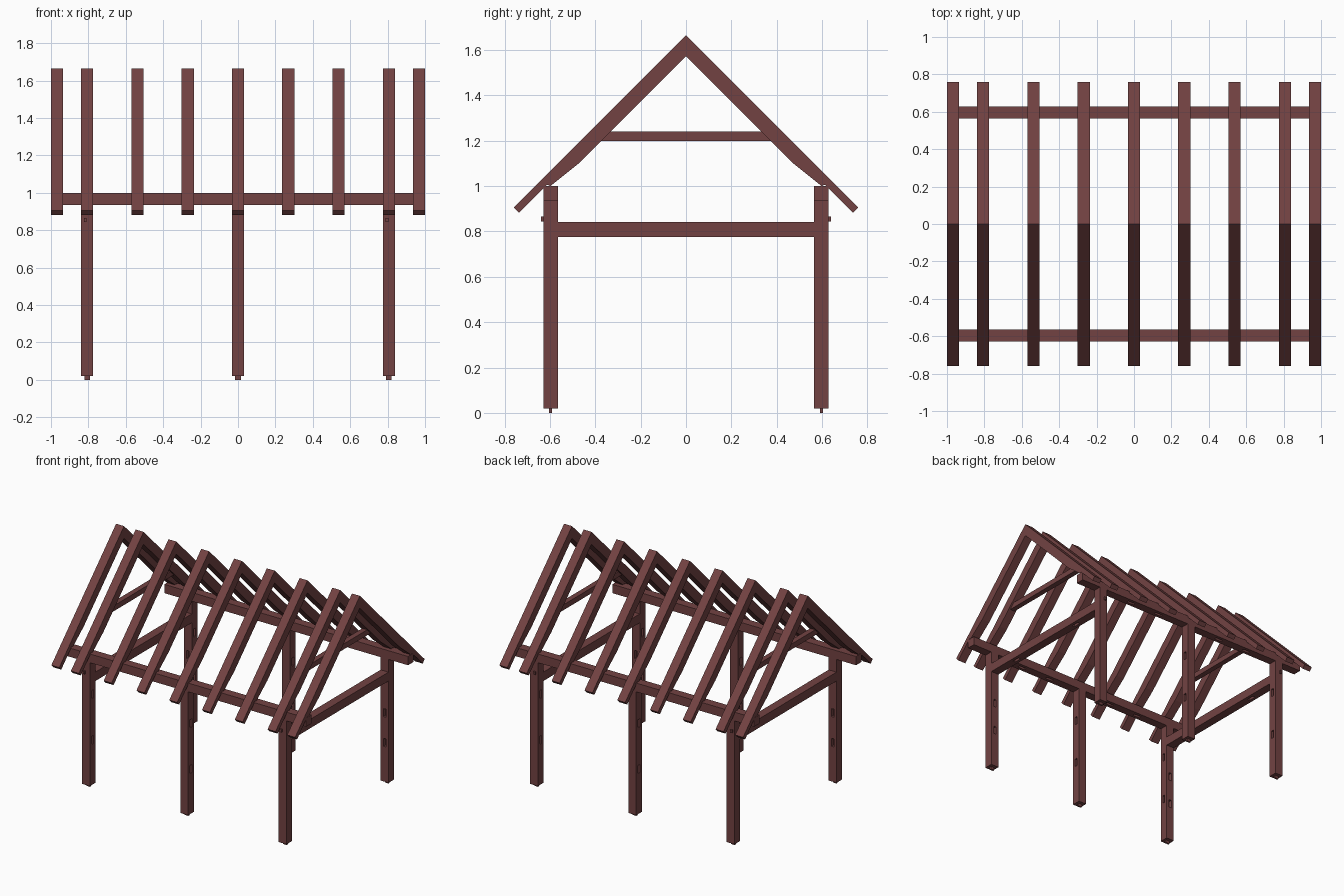
import bpy, bmesh
from mathutils import Vector

if "Cube" in bpy.data.objects:
    bpy.data.objects.remove(bpy.data.objects["Cube"])

W = 0.065            # timber width
POST_X = 0.807       # end frame position
POST_Y = 0.597       # wall line position

wood = bpy.data.materials.new("stained_wood")
wood.diffuse_color = (0.17, 0.055, 0.055, 1)
wood.use_nodes = True
wood.node_tree.nodes["Principled BSDF"].inputs["Base Color"].default_value = wood.diffuse_color


def add_box(bm, c, s):
    r = bmesh.ops.create_cube(bm, size=1)
    for v in r["verts"]:
        v.co = Vector((v.co.x * s[0] + c[0], v.co.y * s[1] + c[1], v.co.z * s[2] + c[2]))


def to_object(name, bm):
    bmesh.ops.recalc_face_normals(bm, faces=bm.faces)
    me = bpy.data.meshes.new(name)
    bm.to_mesh(me)
    bm.free()
    me.materials.append(wood)
    ob = bpy.data.objects.new(name, me)
    bpy.context.collection.objects.link(ob)
    return ob


def boxes(name, items):
    bm = bmesh.new()
    for c, s in items:
        add_box(bm, c, s)
    return to_object(name, bm)


def beam(name, c, s, pockets=()):
    """Box timber with mortise pockets cut into it."""
    ob = boxes(name, [(c, s)])
    if pockets:
        cutter = boxes("mortise_cutter", pockets)
        cutter.hide_render = True
        mod = ob.modifiers.new("mortises", "BOOLEAN")
        mod.operation, mod.solver, mod.object = "DIFFERENCE", "EXACT", cutter
        bpy.context.view_layer.update()
        me = bpy.data.meshes.new_from_object(ob.evaluated_get(bpy.context.evaluated_depsgraph_get()))
        ob.modifiers.clear()
        ob.data = me
        bpy.data.objects.remove(cutter)
    return ob


def prism(name, profile, x, width):
    """Extrude a (y, z) profile along x."""
    bm = bmesh.new()
    f = bm.faces.new([bm.verts.new((x - width / 2, y, z)) for y, z in profile])
    r = bmesh.ops.extrude_face_region(bm, geom=[f])
    verts = [g for g in r["geom"] if isinstance(g, bmesh.types.BMVert)]
    bmesh.ops.translate(bm, verts=verts, vec=(width, 0, 0))
    return to_object(name, bm)


for sy, side in ((-1, "front"), (1, "back")):
    y = sy * POST_Y
    # Posts with brace mortises, foot tenons and tie pegs
    for i, label in ((-1, "left"), (0, "middle"), (1, "right")):
        x = i * POST_X
        pockets = []
        for sx in (-1, 1):
            if sx != i:
                pockets += [((x + sx * W / 2, y, z), (0.05, 0.02, 0.06)) for z in (0.35, 0.69)]
        if i:
            pockets += [((x, y - sy * W / 2, z), (0.02, 0.05, 0.06)) for z in (0.31, 0.53)]
        beam(f"{side}_{label}_post", (x, y, 0.4775), (W, W, 0.915), pockets)
        boxes(f"{side}_{label}_foot_tenon", [((x, y, 0.0125), (0.03, 0.013, 0.025))])
        if i:
            boxes(f"{side}_{label}_tie_peg", [((x - 0.01, y + sy * 0.03, 0.855), (0.015, 0.027, 0.022))])

    # Wall plate with brace mortises on the underside
    beam(f"{side}_wall_plate", (0, y, 0.9675), (2, W, W),
         [((x, y, 0.935), (0.06, 0.02, 0.05)) for x in (-0.53, -0.277, 0.277, 0.53)])

    # Rafters: deep upper part, tapered heel and thin tail
    rafter = [(0, 1.665), (0.759, 0.906), (0.736, 0.882), (0.612, 1.006),
              (0.598, 1.0), (0.472, 1.101), (0, 1.573)]
    for n, x in enumerate((-0.9675, -0.807, -0.538, -0.269, 0, 0.269, 0.538, 0.807, 0.9675)):
        prism(f"{side}_rafter_{n + 1}", [(sy * py, pz) for py, pz in rafter], x, W)

# Tie beams and collars of the two end frames
for s, label in ((-1, "left"), (1, "right")):
    x = s * POST_X
    beam(f"{label}_tie_beam", (x, 0, 0.808), (W, 1.13, 0.066),
         [((x, yy, 0.775), (0.02, 0.06, 0.05)) for yy in (-0.325, 0.325)])
    prism(f"{label}_collar", [(-0.333, 1.24), (0.333, 1.24), (0.373, 1.2), (-0.373, 1.2)], x, 0.04)
